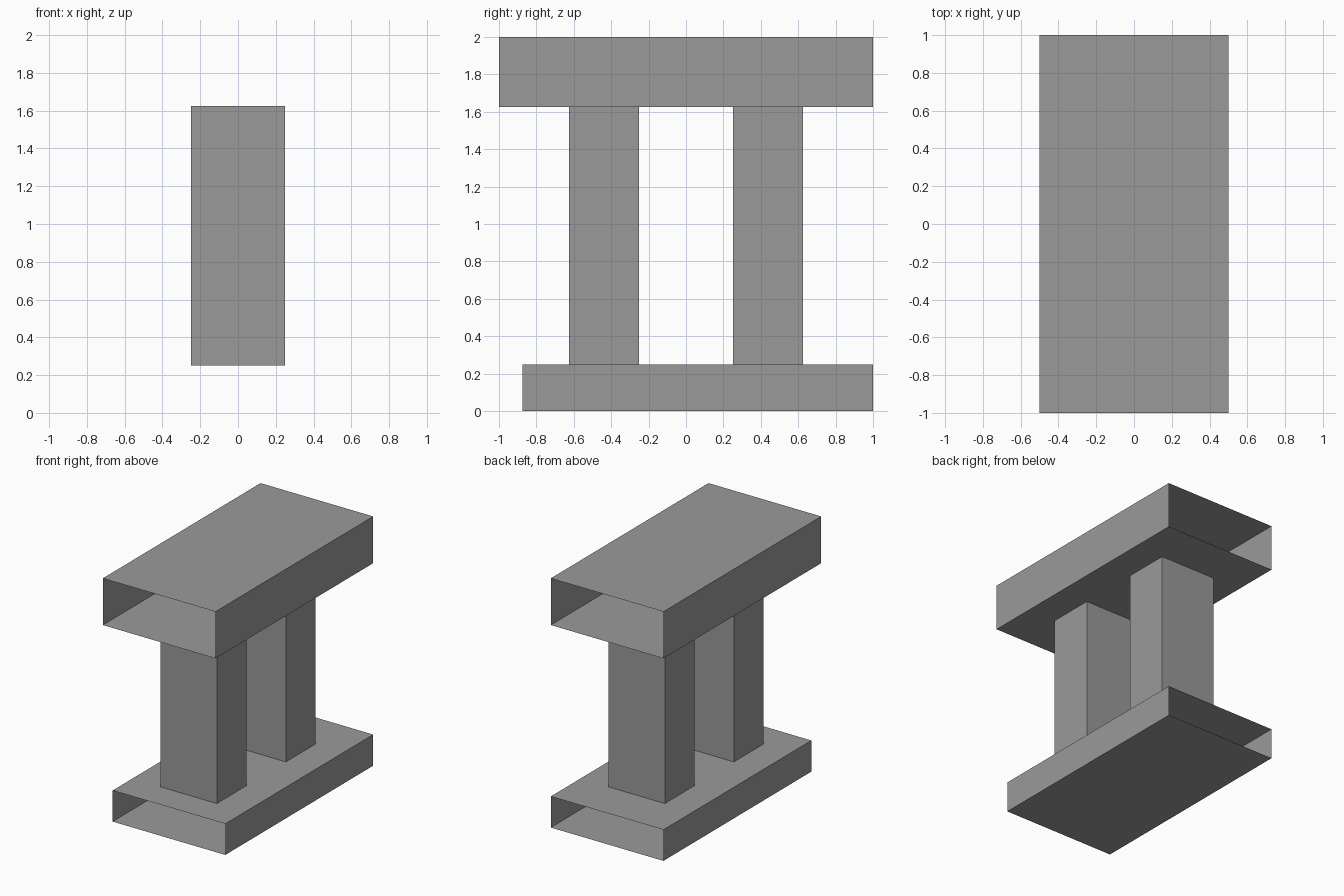
import bpy, bmesh

if "Cube" in bpy.data.objects:
    bpy.data.objects.remove(bpy.data.objects["Cube"])

# Dark grey finish shared by all parts
grey = bpy.data.materials.new("dark_grey")
grey.diffuse_color = (0.323, 0.323, 0.323, 1)
grey.use_nodes = True
grey.node_tree.nodes["Principled BSDF"].inputs["Base Color"].default_value = grey.diffuse_color


def open_box(name, lo, hi, axis):
    """Box from corner lo to corner hi, with both end faces along axis left open."""
    bm = bmesh.new()
    bmesh.ops.create_cube(bm, size=1)
    for v in bm.verts:
        v.co = [l + (c + 0.5) * (h - l) for l, h, c in zip(lo, hi, v.co)]
    bm.normal_update()
    ends = [f for f in bm.faces if abs(f.normal[axis]) > 0.9]
    bmesh.ops.delete(bm, geom=ends, context='FACES_ONLY')
    mesh = bpy.data.meshes.new(name)
    bm.to_mesh(mesh)
    bm.free()
    mesh.materials.append(grey)
    obj = bpy.data.objects.new(name, mesh)
    bpy.context.collection.objects.link(obj)
    return obj


# Hollow slabs, open at front and back; the base is shorter at the front
open_box("top_slab", (-0.5, -1, 1.625), (0.5, 1, 2), 1)
open_box("base_slab", (-0.5, -0.875, 0), (0.5, 1, 0.25), 1)

# Two mirrored pillars, whose ends butt against the slabs
for name, y0, y1 in (("front_pillar", -0.625, -0.25), ("back_pillar", 0.25, 0.625)):
    open_box(name, (-0.25, y0, 0.25), (0.25, y1, 1.625), 2)
